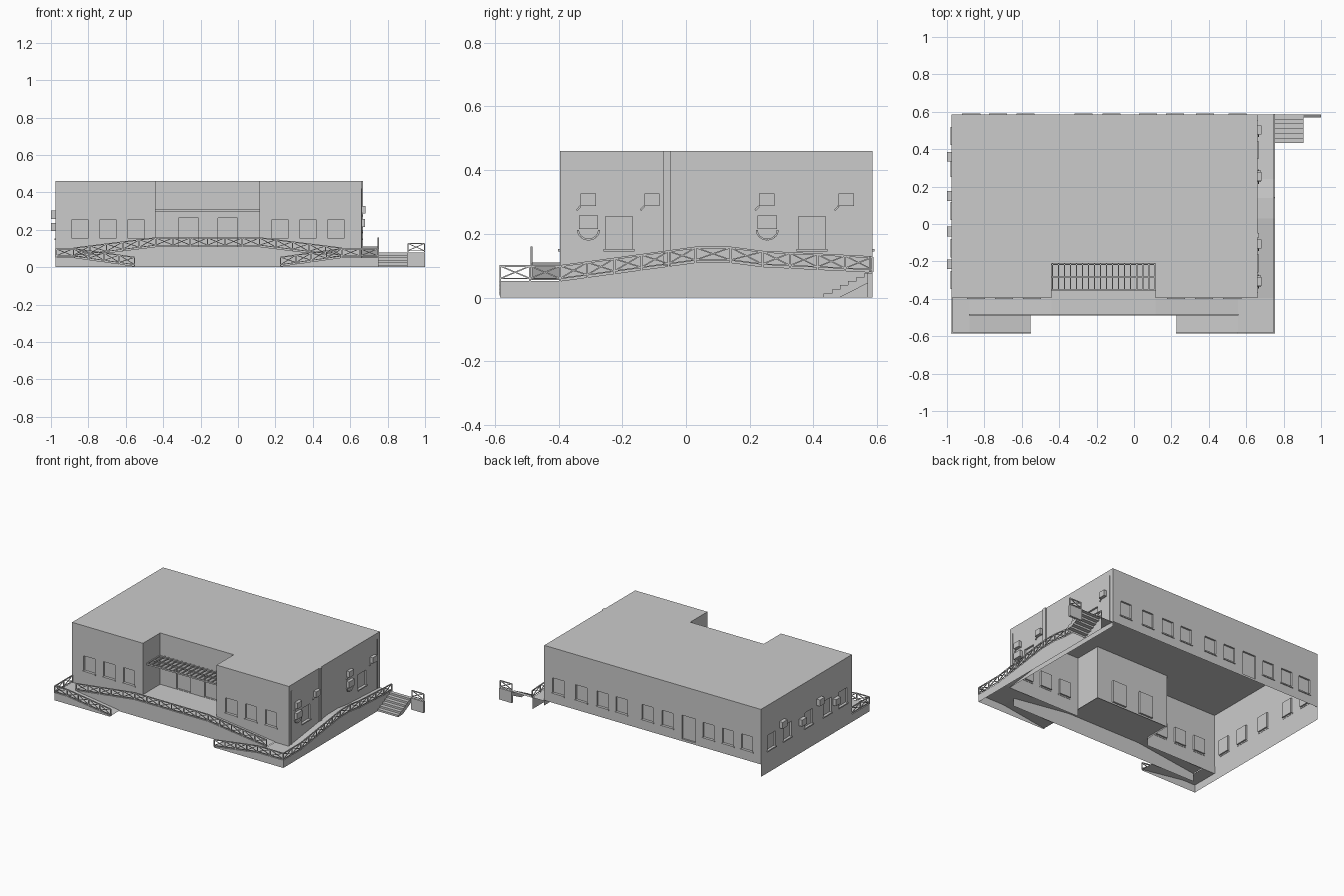
import bpy, bmesh, math
from mathutils import Vector, Matrix

if "Cube" in bpy.data.objects:
    bpy.data.objects.remove(bpy.data.objects["Cube"])

grey = bpy.data.materials.new("plain grey")
grey.diffuse_color = (0.6, 0.6, 0.6, 1)
grey.use_nodes = True
grey.node_tree.nodes["Principled BSDF"].inputs["Base Color"].default_value = grey.diffuse_color

def finish(name, bm):
    me = bpy.data.meshes.new(name)
    bm.to_mesh(me)
    bm.free()
    me.materials.append(grey)
    bpy.context.collection.objects.link(bpy.data.objects.new(name, me))

def face(bm, *pts):
    bm.faces.new([bm.verts.new(p) for p in pts])

def box(bm, x0, x1, y0, y1, z0, z1):
    m = Matrix.Translation(((x0+x1)/2, (y0+y1)/2, (z0+z1)/2)) @ Matrix.Diagonal((abs(x1-x0), abs(y1-y0), z1-z0, 1))
    bmesh.ops.create_cube(bm, size=1, matrix=m)

def bar(bm, a, b, t=0.006):
    a, b = Vector(a), Vector(b)
    d = b - a
    rot = d.to_track_quat('Z', 'Y').to_matrix().to_4x4()
    bmesh.ops.create_cube(bm, size=1, matrix=Matrix.Translation((a+b)/2) @ rot @ Matrix.Diagonal((t, t, d.length, 1)))

def wall(name, p, q, z0, openings=(), z1=0.46, depth=0.012):
    """Wall from p to q (outside on the right) with recessed openings (coordinate, width, low, high)."""
    bm = bmesh.new()
    p, q = Vector((*p, 0)), Vector((*q, 0))
    d = (q - p).normalized()
    n = Vector((d.y, -d.x, 0))
    axis = 0 if abs(d.x) > 0.5 else 1
    rects = []
    for c, w, lo, hi in openings:
        u = abs(c - p[axis])
        rects.append((u - w/2, u + w/2, lo, hi))
    us = sorted({0, (q-p).length, *[r[0] for r in rects], *[r[1] for r in rects]})
    zs = sorted({z0, z1, *[r[2] for r in rects], *[r[3] for r in rects]})
    P = lambda u, z, k=0: p + d*u + n*k + Vector((0, 0, z))
    for a, b in zip(us, us[1:]):
        for e, f in zip(zs, zs[1:]):
            if not any(r[0] < (a+b)/2 < r[1] and r[2] < (e+f)/2 < r[3] for r in rects):
                face(bm, P(a, e), P(b, e), P(b, f), P(a, f))
    for a, b, e, f in rects:
        k = -depth
        face(bm, P(a, e, k), P(b, e, k), P(b, f, k), P(a, f, k))
        ring = [(a, e), (b, e), (b, f), (a, f)]
        for s, t in zip(ring, ring[1:] + ring[:1]):
            face(bm, P(*s), P(*t), P(*t, k), P(*s, k))
        # projecting sill, upright between panes
        if e > 0.13:
            s0, s1 = P(a-0.006, e-0.008, -0.002), P(b+0.006, e, 0.006)
            box(bm, s0.x, s1.x, s0.y, s1.y, s0.z, s1.z)
    bmesh.ops.remove_doubles(bm, verts=bm.verts, dist=1e-5)
    finish(name, bm)

W = lambda cs: [(c, 0.085, 0.153, 0.255) for c in cs]
L, R, F, B = -0.975, 0.66, -0.395, 0.585
NL, NR, NB = -0.44, 0.115, -0.21

# building shell with a recessed entrance
wall("front_wall_left", (L, F), (NL, F), 0.05, W([-0.845, -0.695, -0.545]))
wall("entrance_side_left", (NL, F), (NL, NB), 0.10)
wall("entrance_wall", (NL, NB), (NR, NB), 0.10, [(-0.265, 0.105, 0.112, 0.262), (-0.055, 0.105, 0.112, 0.262)])
wall("entrance_side_right", (NR, NB), (NR, F), 0.10)
wall("front_wall_right", (NR, F), (R, F), 0.05, W([0.225, 0.375, 0.525]))
wall("right_wall", (R, F), (R, B), 0.05, W([-0.21, 0.395]))
wall("back_wall", (R, B), (L, B), 0.085,
     W([0.554, 0.38, 0.22, 0.075, -0.12, -0.27, -0.58, -0.727, -0.87]) + [(-0.43, 0.1, 0.1, 0.262)])
wall("left_wall", (L, B), (L, F), 0.0, W([0.47, 0.30, 0.07, -0.13, -0.30]))

bm = bmesh.new()
face(bm, *[(x, y, 0.46) for x, y in [(L, F), (NL, F), (NL, NB), (NR, NB), (NR, F), (R, F), (R, B), (L, B)]])
finish("roof", bm)

# pergola over the entrance
bm = bmesh.new()
for y in (-0.352, -0.283, -0.216):
    box(bm, NL, NR, y-0.003, y+0.003, 0.298, 0.308)
for i in range(18):
    x = NL + 0.004 + i*(NR-NL-0.008)/17
    box(bm, x-0.003, x+0.003, -0.355, NB, 0.304, 0.312)
finish("pergola", bm)

def ramp(name, path, offset):
    """Sloping deck along the path, spread by offset, with a skirt down to the ground."""
    bm = bmesh.new()
    o = Vector(offset)
    for a, b in zip(path, path[1:]):
        a, b = Vector(a), Vector(b)
        face(bm, a, b, b+o, a+o)
        face(bm, a, b, (b.x, b.y, 0), (a.x, a.y, 0))
    finish(name, bm)

def railing(name, path, h=0.047, step=0.09):
    """Posts, two rails and crossed braces along a path."""
    bm = bmesh.new()
    lo, hi = Vector((0, 0, 0.008)), Vector((0, 0, h))
    for a, b in zip(path, path[1:]):
        a, b = Vector(a), Vector(b)
        bar(bm, a+hi, b+hi)
        bar(bm, a+lo, b+lo, 0.004)
        n = max(1, round((b-a).length/step))
        pts = [a.lerp(b, i/n) for i in range(n+1)]
        for s in pts:
            bar(bm, s, s+hi)
        for s, t in zip(pts, pts[1:]):
            bar(bm, s+lo, t+hi, 0.004)
            bar(bm, s+hi, t+lo, 0.004)
    finish(name, bm)

# front upper ramp and entrance landing
Y1, Y2, XR = -0.485, -0.583, 0.75
upper = [(-0.88, Y1, 0.055), (NL, Y1, 0.11), (NR, Y1, 0.11), (0.555, Y1, 0.055)]
ramp("front_upper_ramp", upper, (0, F-Y1, 0))
railing("front_upper_railing", upper)
bm = bmesh.new()
face(bm, (NL, F, 0.11), (NR, F, 0.11), (NR, NB, 0.11), (NL, NB, 0.11))
finish("entrance_floor", bm)

# corner landings and lower ramps
for side, xo, xi, xe in (("left", L, -0.88, -0.553), ("right", XR, 0.555, 0.228)):
    low = [(xo, Y2, 0.052), (xi, Y2, 0.052), (xe, Y2, 0.006)]
    ramp("lower_ramp_" + side, low, (0, Y1-Y2, 0))
    railing("lower_railing_" + side, low)
    bm = bmesh.new()
    face(bm, (xo, Y1, 0.052), (xi, Y1, 0.052), (xi, F, 0.052), (xo, F, 0.052))
    face(bm, (xo, Y2, 0), (xo, F, 0), (xo, F, 0.052), (xo, Y2, 0.052))
    finish("corner_landing_" + side, bm)
railing("left_end_railing", [(L+0.003, Y2, 0.052), (L+0.003, F, 0.052)])

# right side ramp
side = [(XR, F, 0.052), (XR, 0.03, 0.11), (XR, 0.14, 0.11), (XR, 0.24, 0.097), (XR, B, 0.08)]
ramp("side_ramp", side, (R-XR, 0, 0))
railing("side_railing", [(XR, Y2, 0.052)] + side)

# stairs at the back right
bm = bmesh.new()
n, y0, y1, top = 6, 0.432, 0.56, 0.078
for i in range(n):
    a, b = y0 + (y1-y0)*i/(n-1), (y0 + (y1-y0)*(i+1)/(n-1) if i < n-1 else B)
    z, zp = top*(i+1)/n, top*i/n
    face(bm, (XR, a, zp), (0.905, a, zp), (0.905, a, z), (XR, a, z))
    face(bm, (XR, a, z), (0.905, a, z), (0.905, b, z), (XR, b, z))
    for x in (XR, 0.905):
        face(bm, (x, a, max(0, zp-0.025)), (x, b, max(0, z-0.025)), (x, b, z), (x, a, z))
finish("stairs", bm)
bm = bmesh.new()
box(bm, 0.905, 1.0, 0.57, B, 0, 0.078)
finish("stair_end_wall", bm)
railing("stair_end_railing", [(0.908, 0.578, 0.08), (0.997, 0.578, 0.08)])

# air conditioners with hoses
bm = bmesh.new()
for y in (-0.307, -0.107, 0.253, 0.503):
    box(bm, R, R+0.022, y-0.024, y+0.024, 0.287, 0.327)
    bar(bm, (R+0.006, y-0.024, 0.287), (R+0.006, y-0.036, 0.274))
for y in (-0.306, 0.255):
    box(bm, R, R+0.02, y-0.03, y+0.03, 0.215, 0.258)
    arc = [(R+0.006, y + 0.033*math.cos(t), 0.212 + 0.03*math.sin(t)) for t in [math.pi*(1+i/8) for i in range(9)]]
    for s, t in zip(arc, arc[1:]):
        bar(bm, s, t)
for y, z in ((0.36, 0.28), (0.15, 0.215), (-0.04, 0.28), (-0.215, 0.215)):
    box(bm, L-0.025, L, y-0.026, y+0.026, z-0.022, z+0.022)
finish("air_conditioners", bm)

# wall strip and cables on the right side
bm = bmesh.new()
box(bm, R, R+0.008, -0.072, -0.047, 0.1, 0.46)
for y, z in ((-0.368, 0.055), (0.555, 0.085)):
    bar(bm, (R+0.002, y, z), (R+0.002, y, 0.42), 0.004)
finish("wall_strip_and_cables", bm)
